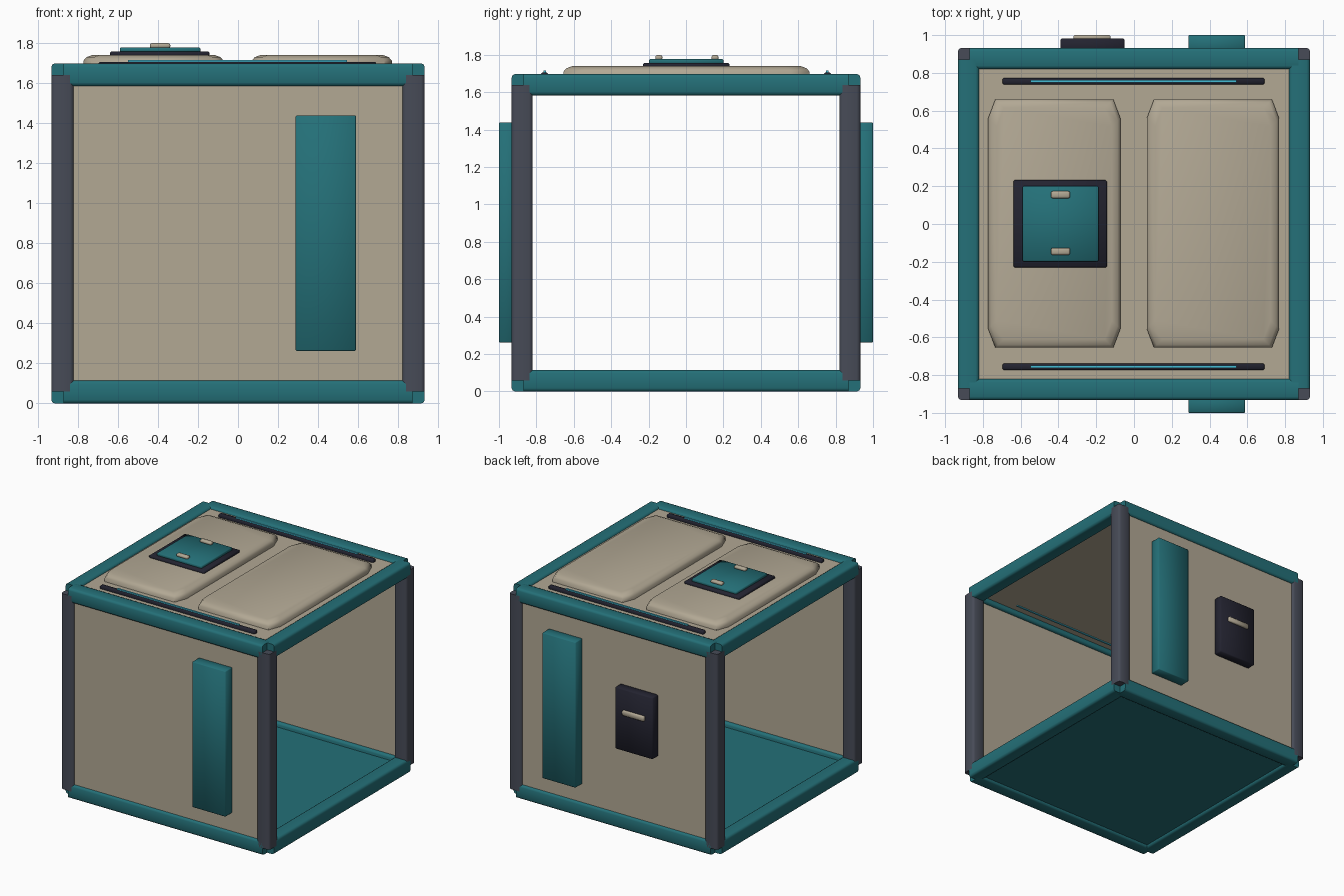
import bpy, bmesh, math

if "Cube" in bpy.data.objects:
    bpy.data.objects.remove(bpy.data.objects["Cube"])


def material(name, rgb):
    lin = [(c / 255 / 12.92) if c / 255 < 0.04045 else ((c / 255 + 0.055) / 1.055) ** 2.4 for c in rgb]
    m = bpy.data.materials.new(name)
    m.diffuse_color = (*lin, 1)
    m.use_nodes = True
    m.node_tree.nodes["Principled BSDF"].inputs["Base Color"].default_value = m.diffuse_color
    return m


BEIGE = material("beige_panel", (178, 168, 148))
TEAL = material("teal_paint", (36, 112, 120))
NAVY = material("dark_navy", (35, 35, 48))
STEEL = material("slate_grey", (71, 75, 87))
CYAN = material("cyan_light", (70, 190, 215))


def finish(name, bm, mat):
    bmesh.ops.recalc_face_normals(bm, faces=bm.faces)
    me = bpy.data.meshes.new(name)
    bm.to_mesh(me)
    bm.free()
    me.materials.append(mat)
    ob = bpy.data.objects.new(name, me)
    bpy.context.collection.objects.link(ob)
    bpy.ops.object.select_all(action='DESELECT')
    ob.select_set(True)
    bpy.context.view_layer.objects.active = ob
    bpy.ops.object.shade_smooth_by_angle(angle=math.radians(50))
    return ob


def box(name, mat, x, y, z, bevel=0.0, axis=None, seg=1):
    """Box from min/max ranges; bevels all edges or only those along one axis."""
    bm = bmesh.new()
    bmesh.ops.create_cube(bm, size=1)
    for v in bm.verts:
        v.co = [(a + b) / 2 + c * (b - a) for (a, b), c in zip((x, y, z), v.co)]
    if bevel:
        edges = [e for e in bm.edges if axis is None
                 or abs((e.verts[0].co - e.verts[1].co).normalized()[axis]) > 0.9]
        bmesh.ops.bevel(bm, geom=edges, offset=bevel, segments=seg, affect='EDGES', profile=0.5)
    return finish(name, bm, mat)


def pad(name, x0, x1, y0, y1):
    """Raised roof pad with clipped corners and a sloped rim."""
    bm = bmesh.new()
    rings = []
    for z, d in ((1.67, 0), (1.71, 0), (1.728, 0.015), (1.739, 0.045)):
        a, b, c, e = x0 + d, x1 - d, y0 + d, y1 - d
        cx, cy = 0.038, 0.1
        pts = [(a + cx, c), (b - cx, c), (b, c + cy), (b, e - cy),
               (b - cx, e), (a + cx, e), (a, e - cy), (a, c + cy)]
        rings.append([bm.verts.new((px, py, z)) for px, py in pts])
    for lo, hi in zip(rings, rings[1:]):
        for i in range(8):
            j = (i + 1) % 8
            bm.faces.new((lo[i], lo[j], hi[j], hi[i]))
    bm.faces.new(rings[0][::-1])
    bm.faces.new(rings[-1])
    return finish(name, bm, BEIGE)


def span(s, a, b):
    return tuple(sorted((s * a, s * b)))


# Corner posts and frame beams
IN, OUT, END, BEV = 0.82, 0.932, 0.87, 0.018
for s, side in ((-1, "left"), (1, "right")):
    for t, face in ((-1, "front"), (1, "back")):
        box(f"{side}_{face}_post", STEEL, span(s, IN, OUT), span(t, IN, OUT), (0.06, 1.64), BEV, 2, 2)
for z, level in (((0.0, 0.115), "bottom"), ((1.583, 1.697), "top")):
    for s, (xs, ys) in ((-1, ("left", "front")), (1, ("right", "back"))):
        box(f"{level}_{ys}_beam", TEAL, (-END, END), span(s, IN, OUT), z, BEV, 0, 2)
        box(f"{level}_{xs}_beam", TEAL, span(s, IN, OUT), (-END, END), z, BEV, 1, 2)

# Walls, floor and roof; the two x sides stay open
for t, face in ((-1, "front"), (1, "back")):
    box(f"{face}_wall", BEIGE, (-0.86, 0.86), span(t, 0.845, 0.915), (0.05, 1.65))
    box(f"{face}_side_plate", TEAL, (0.288, 0.588), span(t, 0.905, 1.0), (0.262, 1.438), 0.005)
    # Roof light slots
    box(f"{face}_roof_slot", NAVY, (-0.695, 0.69), span(t, 0.738, 0.774), (1.665, 1.705), 0.006)
    box(f"{face}_roof_light", CYAN, (-0.548, 0.543), span(t, 0.749, 0.763), (1.615, 1.715))
box("floor", TEAL, (-0.86, 0.86), (-0.86, 0.86), (0.02, 0.078))
box("roof", BEIGE, (-0.86, 0.86), (-0.86, 0.86), (1.622, 1.68))

# Roof pads
pad("left_roof_pad", -0.772, -0.072, -0.655, 0.66)
pad("right_roof_pad", 0.068, 0.768, -0.655, 0.66)

# Roof hatch
box("hatch_frame", NAVY, (-0.638, -0.143), (-0.23, 0.232), (1.73, 1.757), 0.007)
box("hatch_lid", TEAL, (-0.59, -0.188), (-0.198, 0.2), (1.75, 1.777), 0.005)
for y, n in ((-0.145, "front"), (0.155, "back")):
    box(f"hatch_{n}_handle", BEIGE, (-0.44, -0.338), (y - 0.019, y + 0.019), (1.772, 1.798), 0.01, None, 2)

# Back control box
box("control_box", NAVY, (-0.39, -0.05), (0.905, 0.983), (0.665, 1.165), 0.008)
box("control_box_handle", BEIGE, (-0.32, -0.125), (0.975, 1.0), (0.958, 1.0), 0.006)
